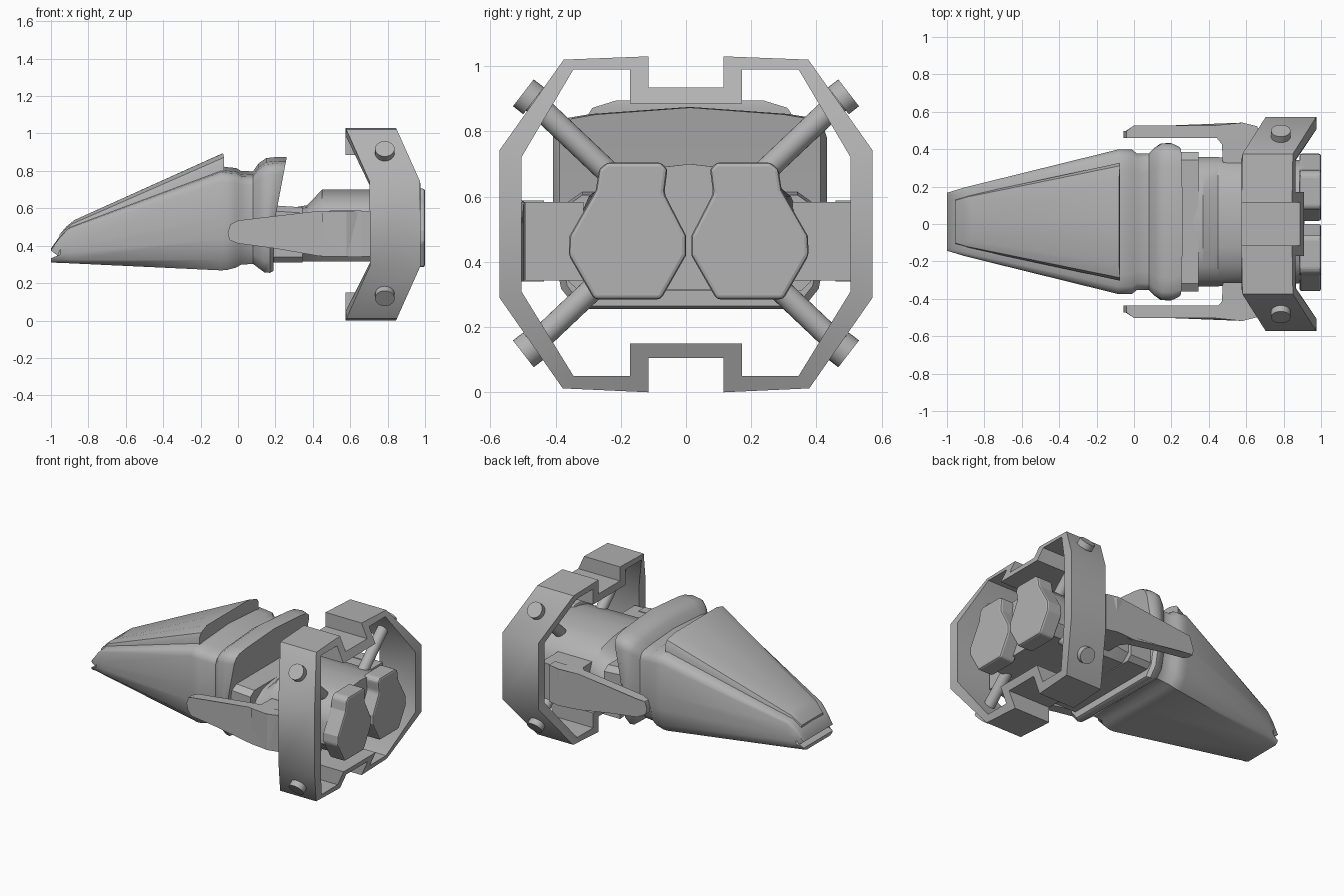
import bpy, bmesh, math
from mathutils import Vector

if "Cube" in bpy.data.objects:
    bpy.data.objects.remove(bpy.data.objects["Cube"])

YC = 0.012  # centre plane of the hull
GREY = bpy.data.materials.new("grey_metal")
GREY.diffuse_color = (.45, .45, .45, 1)
GREY.use_nodes = True
GREY.node_tree.nodes["Principled BSDF"].inputs["Base Color"].default_value = GREY.diffuse_color


def finish(name, verts, faces, bevel=0.0, smooth=None):
    me = bpy.data.meshes.new(name)
    me.from_pydata(verts, [], faces)
    me.materials.append(GREY)
    bm = bmesh.new()
    bm.from_mesh(me)
    bmesh.ops.recalc_face_normals(bm, faces=bm.faces)
    bm.to_mesh(me)
    bm.free()
    ob = bpy.data.objects.new(name, me)
    bpy.context.collection.objects.link(ob)
    if bevel:
        m = ob.modifiers.new("bevel", 'BEVEL')
        m.width, m.segments, m.limit_method = bevel, 2, 'ANGLE'
    if smooth:
        bpy.ops.object.select_all(action='DESELECT')
        ob.select_set(True)
        bpy.context.view_layer.objects.active = ob
        bpy.ops.object.shade_smooth_by_angle(angle=math.radians(smooth))
    return ob


def loft(name, rings, **kw):
    """Rings are half sections (x, y, z), top centre to bottom centre; mirrored in YC."""
    n = len(rings[0])
    m = 2 * n - 2
    verts, faces = [], []
    for r in rings:
        full = list(r) + [(x, -y, z) for x, y, z in reversed(r[1:-1])]
        verts += [(x, y + YC, z) for x, y, z in full]
    for k in range(len(rings) - 1):
        for i in range(m):
            j = (i + 1) % m
            faces.append((k*m+i, k*m+j, (k+1)*m+j, (k+1)*m+i))
    for b in (0, (len(rings) - 1) * m):  # caps, strip by strip
        for i in range(n - 1):
            f = [b + i, b + i + 1, b + (m - i - 1) % m, b + (m - i) % m]
            faces.append(tuple(dict.fromkeys(f)))
    return finish(name, verts, faces, **kw)


def prism(name, pts, a, b, place, **kw):
    """Extrude a closed 2D outline from a to b; place(u, v, t) gives the 3D point."""
    n = len(pts)
    verts = [place(u, v, t) for t in (a, b) for u, v in pts]
    faces = [tuple(range(n)), tuple(range(n, 2*n))]
    faces += [(i, (i+1) % n, n+(i+1) % n, n+i) for i in range(n)]
    return finish(name, verts, faces, **kw)


# Nose and ridged collar
SHAPE = [(0, 1), (.72, .965), (.9, .945), (.97, .91), (1, .85), (1, .5),
         (1, .3), (.94, .1), (.82, 0), (0, 0)]


def section(x, w, zb, zt, tip=False, shear=0.0):
    r = []
    for i, (u, v) in enumerate(SHAPE):
        z = zb + v * (zt - zb)
        dx = .035 if tip and i == 5 else 0
        dx += shear * max(0, (z - .5) / .37)
        r.append((x + dx, u * w, z))
    return r


loft("nose_and_collar", [
    section(-1, .155, .31, .385, tip=True),
    section(-.95, .17, .308, .455),
    section(-.9, .185, .306, .505),
    section(-.09, .385, .268, .825),
    section(-.06, .387, .27, .82),
    section(-.01, .385, .283, .815),
    section(.015, .365, .298, .80),
    section(.08, .365, .303, .797),
    section(.11, .395, .28, .84),
    section(.14, .417, .258, .868, shear=.01),
    section(.17, .42, .255, .875, shear=.04),
    section(.19, .40, .265, .873, shear=.07)], smooth=40)


# Raised top panel of the nose with a V-notched front end
def panel(xc, xe, w, zc, ze, low):
    return [(xc, 0, zc), ((xc + xe) / 2, w * .72, (zc + ze) / 2 + .012),
            (xe, w * .95, ze), (xe, w, ze - .025), (xe, w, low), (xc, 0, low)]


loft("nose_top_panel", [
    panel(-.88, -.955, .12, .523, .458, .40),
    panel(-.86, -.89, .14, .535, .515, .42),
    panel(-.085, -.075, .315, .893, .872, .75)], smooth=30)

# Neck block and rear hull
loft("neck", [[(x, 0, z), (x, .33, z), (x, .372, z - .03), (x, .372, .34),
               (x, .34, .31), (x, 0, .31)] for x, z in ((.12, .62), (.345, .605))])


def hull(x, top, s):
    return [(x, y * s, .32 + (z - .32) * top) for y, z in
            ((0, .70), (.14, .685), (.24, .66), (.31, .60), (.345, .52),
             (.345, .38), (.29, .315), (0, .315))]


loft("rear_hull", [hull(.30, .75, 1), hull(.37, .78, 1), hull(.45, 1, 1),
                   hull(.91, 1, .95)], smooth=35)

# Twin engine blocks
ENGINE = [(.085, .705), (.25, .705), (.275, .685), (.285, .62), (.365, .48),
          (.368, .42), (.29, .285), (.085, .285), (.008, .42), (.008, .48),
          (.075, .61), (.065, .685)]
for s, side in ((1, "right"), (-1, "left")):
    prism("engine_" + side, ENGINE, .885, 1.0,
          lambda u, v, t: (t, YC * .7 + s * u, v), bevel=.012)

# Side arms: thin blade plus the mount that meets the ring
BLADE = [(-.055, .47), (-.04, .515), (0, .535), (.43, .586), (.58, .588),
         (.66, .588), (.66, .34), (.58, .341), (.43, .345), (.2, .385),
         (0, .412), (-.045, .43)]


def blade(s):
    def place(u, v, t):
        y = .447
        if t:  # outer face: tapered tip, slight swell before the ring
            y = .485 if u < -.02 else .515 if u < .5 else .53 if u < .6 else .51
        return (u, YC + s * y, v)
    return place


MOUNT = [(.445, .45), (.47, .42), (.475, .32), (.73, .32), (.73, .50),
         (.64, .505), (.58, .525), (.45, .51)]
for s, side in ((1, "right"), (-1, "left")):
    prism("arm_blade_" + side, BLADE, 0, 1, blade(s), smooth=35)
    prism("arm_mount_" + side, MOUNT, .342, .584,
          lambda u, v, t: (u, YC * .5 + s * v, t))

# Rear ring frame, notched at top and bottom and swept back at the sides
OUTER = [(0, .935), (.115, .935), (.115, 1.03), (.375, 1.02), (.572, .742),
         (.572, .29), (.378, .012), (.115, 0), (.115, .105), (0, .105)]
INNER = [(0, .885), (.172, .885), (.172, .99), (.345, .99), (.505, .72),
         (.505, .31), (.345, .05), (.172, .05), (.172, .15), (0, .15)]


def closed(half):
    return half + [(-y, z) for y, z in reversed(half[1:-1])]


verts, faces = [], []
for loop, back in ((OUTER, 0), (OUTER, 1), (INNER, 1), (INNER, 0)):
    for y, z in closed(loop):
        sweep = .13 * min(1, min(z, 1.03 - z) / .29)
        x = .845 + sweep if back else .575 + (sweep if abs(y) > .36 else 0)
        verts.append((x, y, z))
n = len(closed(OUTER))
for k in range(4):
    for i in range(n):
        j, q = (i + 1) % n, (k + 1) % 4
        faces.append((k*n+i, k*n+j, q*n+j, q*n+i))
finish("ring_frame", verts, faces, smooth=45)


# Diagonal struts with bolt heads
def cylinder(name, p, q, r):
    p, q = Vector(p), Vector(q)
    d = q - p
    bpy.ops.mesh.primitive_cylinder_add(vertices=24, radius=r, depth=d.length,
                                        location=(p + q) / 2)
    ob = bpy.context.object
    ob.name = name
    ob.data.materials.append(GREY)
    ob.rotation_mode = 'QUATERNION'
    ob.rotation_quaternion = d.to_track_quat('Z', 'Y')
    bpy.ops.object.shade_smooth_by_angle(angle=math.radians(40))


for sy in (1, -1):
    for sz, tag in ((1, "upper"), (-1, "lower")):
        mid = .518
        head = Vector((.785, sy * .483, mid + sz * .388))
        d = Vector((0, sy * .79, sz * .61))
        name = f"{tag}_{'right' if sy > 0 else 'left'}"
        cylinder("strut_" + name, (.785, sy * .20, mid + sz * .12), head, .036)
        cylinder("bolt_" + name, head - d * .02, head + d * .02, .052)
